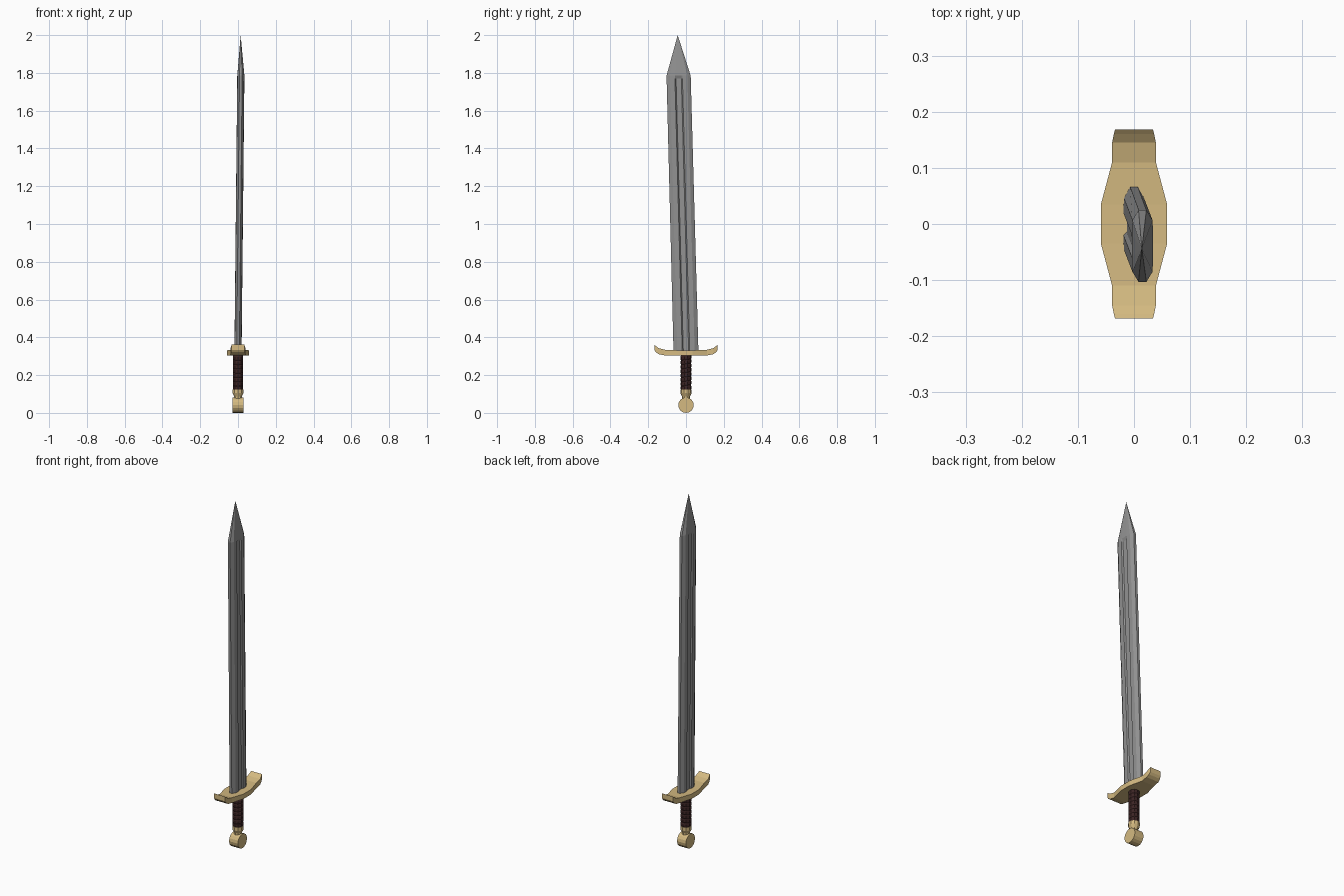
import bpy, bmesh, math
from mathutils import Vector

if "Cube" in bpy.data.objects:
    bpy.data.objects.remove(bpy.data.objects["Cube"])


def material(name, rgb):
    m = bpy.data.materials.new(name)
    m.diffuse_color = (*rgb, 1)
    m.use_nodes = True
    m.node_tree.nodes["Principled BSDF"].inputs["Base Color"].default_value = m.diffuse_color
    return m


STEEL = material("steel grey", (0.29, 0.29, 0.29))
BRASS = material("pale brass", (0.66, 0.49, 0.22))
LEATHER = material("dark brown leather", (0.045, 0.018, 0.018))


def loft(name, rings, mat, tip=None):
    """Bridge equal-length rings of points; cap the ends or finish in a tip."""
    bm = bmesh.new()
    loops = [[bm.verts.new(p) for p in ring] for ring in rings]
    n = len(loops[0])
    for a, b in zip(loops, loops[1:]):
        for i in range(n):
            j = (i + 1) % n
            bm.faces.new((a[i], a[j], b[j], b[i]))
    bm.faces.new(loops[0][::-1])
    if tip:
        t = bm.verts.new(tip)
        for i in range(n):
            bm.faces.new((loops[-1][i], loops[-1][(i + 1) % n], t))
    else:
        bm.faces.new(loops[-1])
    bmesh.ops.recalc_face_normals(bm, faces=bm.faces)
    mesh = bpy.data.meshes.new(name)
    bm.to_mesh(mesh)
    bm.free()
    mesh.materials.append(mat)
    obj = bpy.data.objects.new(name, mesh)
    bpy.context.collection.objects.link(obj)
    return obj


# Blade: bevelled section with a sunken fuller on both sides, leaning slightly
def blade_ring(z, depth, width=0.064):
    lean = Vector((0.015, -0.039, 0)) * ((z - 0.32) / 1.46)
    half = [(0.007, -width), (0.018, -0.046), (0.019, -0.020), (0.019 - depth, -0.014),
            (0.019 - depth, 0.014), (0.019, 0.020), (0.018, 0.046), (0.007, width)]
    pts = half + [(-x, -y) for x, y in half]
    return [Vector((x, y, z)) + lean for x, y in pts]


loft("blade", [blade_ring(0.315, 0.006, 0.066), blade_ring(1.77, 0.006),
               blade_ring(1.785, 0.0)], STEEL, tip=(0.014, -0.044, 2.0))

# Guard: stations along y, (y, half width, bottom, top), mirrored
stations = [(0.035, 0.059, 0.303, 0.331), (0.110, 0.039, 0.304, 0.334),
            (0.145, 0.039, 0.311, 0.343), (0.160, 0.036, 0.322, 0.354),
            (0.168, 0.034, 0.334, 0.361)]
stations = [(-y, w, b, t) for y, w, b, t in reversed(stations)] + stations
loft("guard", [[(-w, y, b), (w, y, b), (w, y, t), (-w, y, t)]
               for y, w, b, t in stations], BRASS)


def circle(r, z, n=10, tilt=0.0):
    return [(r * math.cos(a), r * math.sin(a), z + tilt * math.sin(a))
            for a in (2 * math.pi * (i + 0.5) / n for i in range(n))]


# Grip: slanted leather wraps
wraps = 8
step = 0.182 / wraps
grip = []
for i in range(wraps):
    z = 0.122 + i * step
    tilt = 0.004 if 0 < i else 0
    grip += [circle(0.026, z, tilt=tilt), circle(0.029, z + 0.25 * step, tilt=tilt),
             circle(0.029, z + 0.8 * step, tilt=tilt)]
grip.append(circle(0.027, 0.306))
loft("grip", grip, LEATHER)

# Collar flaring up from the pommel to the grip
loft("collar", [circle(0.021, 0.068), circle(0.022, 0.088),
                circle(0.030, 0.104), circle(0.030, 0.123)], BRASS)

# Disc pommel, axis along x
loft("pommel", [[(x, 0.041 * math.sin(a), 0.041 - 0.041 * math.cos(a))
                 for a in (2 * math.pi * i / 16 for i in range(16))]
                for x in (-0.028, 0.028)], BRASS)
